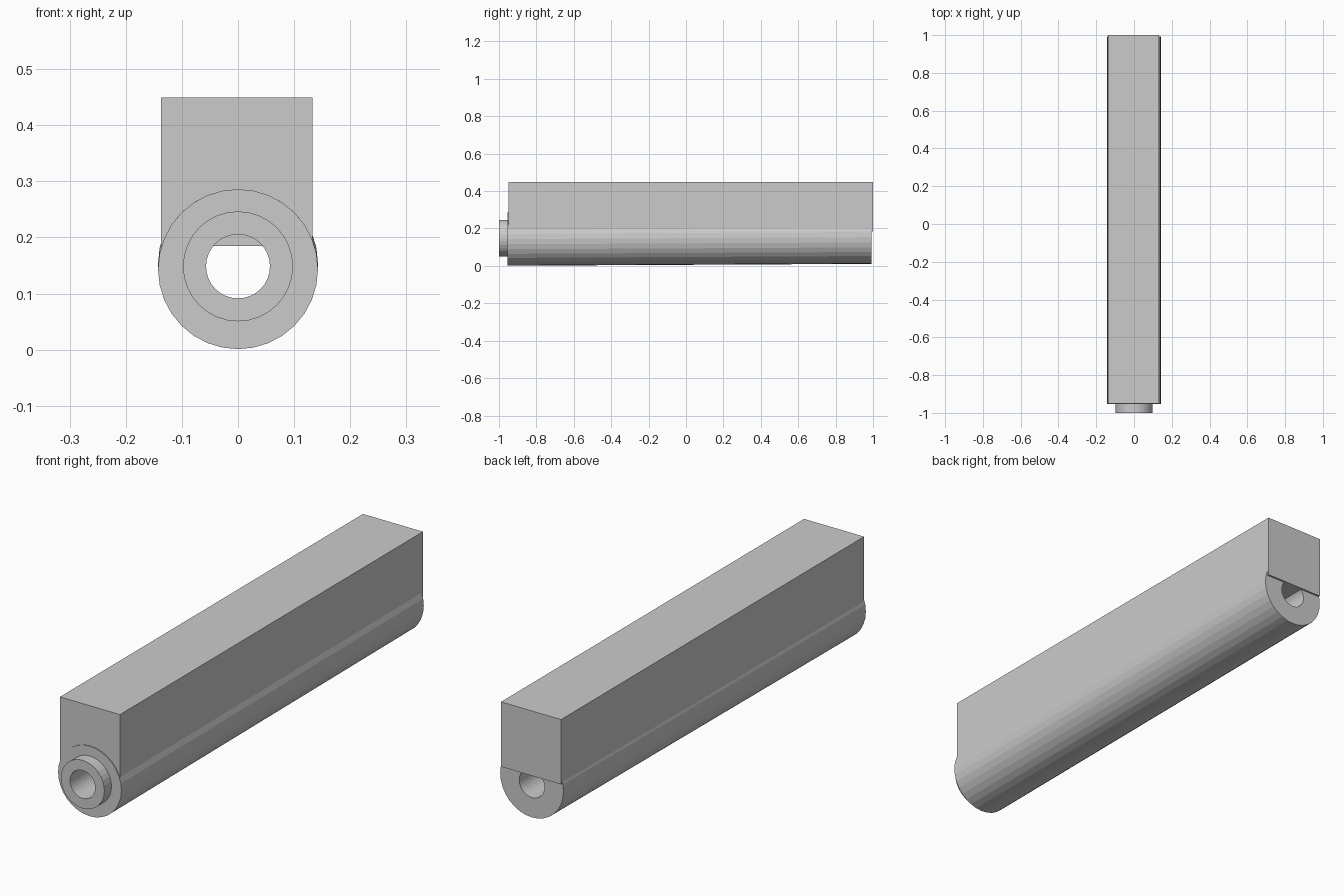
import bpy, bmesh, math

if "Cube" in bpy.data.objects:
    bpy.data.objects.remove(bpy.data.objects["Cube"])

SIDES = 32


def add_object(name, bm):
    bmesh.ops.recalc_face_normals(bm, faces=bm.faces)
    mesh = bpy.data.meshes.new(name)
    bm.to_mesh(mesh)
    bm.free()
    obj = bpy.data.objects.new(name, mesh)
    bpy.context.collection.objects.link(obj)
    return obj


def add_box(name, lo, hi):
    bm = bmesh.new()
    bmesh.ops.create_cube(bm, size=1)
    for v in bm.verts:
        v.co = [(a + b) / 2 + c * (b - a) for a, b, c in zip(lo, hi, v.co)]
    return add_object(name, bm)


def add_tube(name, rings):
    """Closed loop of circular rings, each (y, radius, centre z)."""
    bm = bmesh.new()
    loops = []
    for y, r, cz in rings:
        angles = [2 * math.pi * i / SIDES for i in range(SIDES)]
        loops.append([bm.verts.new((r * math.sin(a), y, cz + r * math.cos(a))) for a in angles])
    for k, a in enumerate(loops):
        b = loops[(k + 1) % len(loops)]
        for i in range(SIDES):
            j = (i + 1) % SIDES
            bm.faces.new((a[i], a[j], b[j], b[i]))
    return add_object(name, bm)


# Rectangular upper bar, its underside cutting across the bore
add_box("upper_bar", (-0.137, -0.95, 0.185), (0.133, 1.0, 0.449))

# Lower barrel with stepped front collar; the outer skin rises slightly to the back
add_tube("barrel", [
    (-1.0, 0.057, 0.1485),    # bore mouth
    (-1.0, 0.098, 0.1485),    # collar front
    (-0.954, 0.098, 0.1485),  # collar root
    (-0.954, 0.1425, 0.1435), # barrel front
    (0.992, 0.1425, 0.1535),  # barrel back
    (0.992, 0.057, 0.1485),   # bore exit
])
